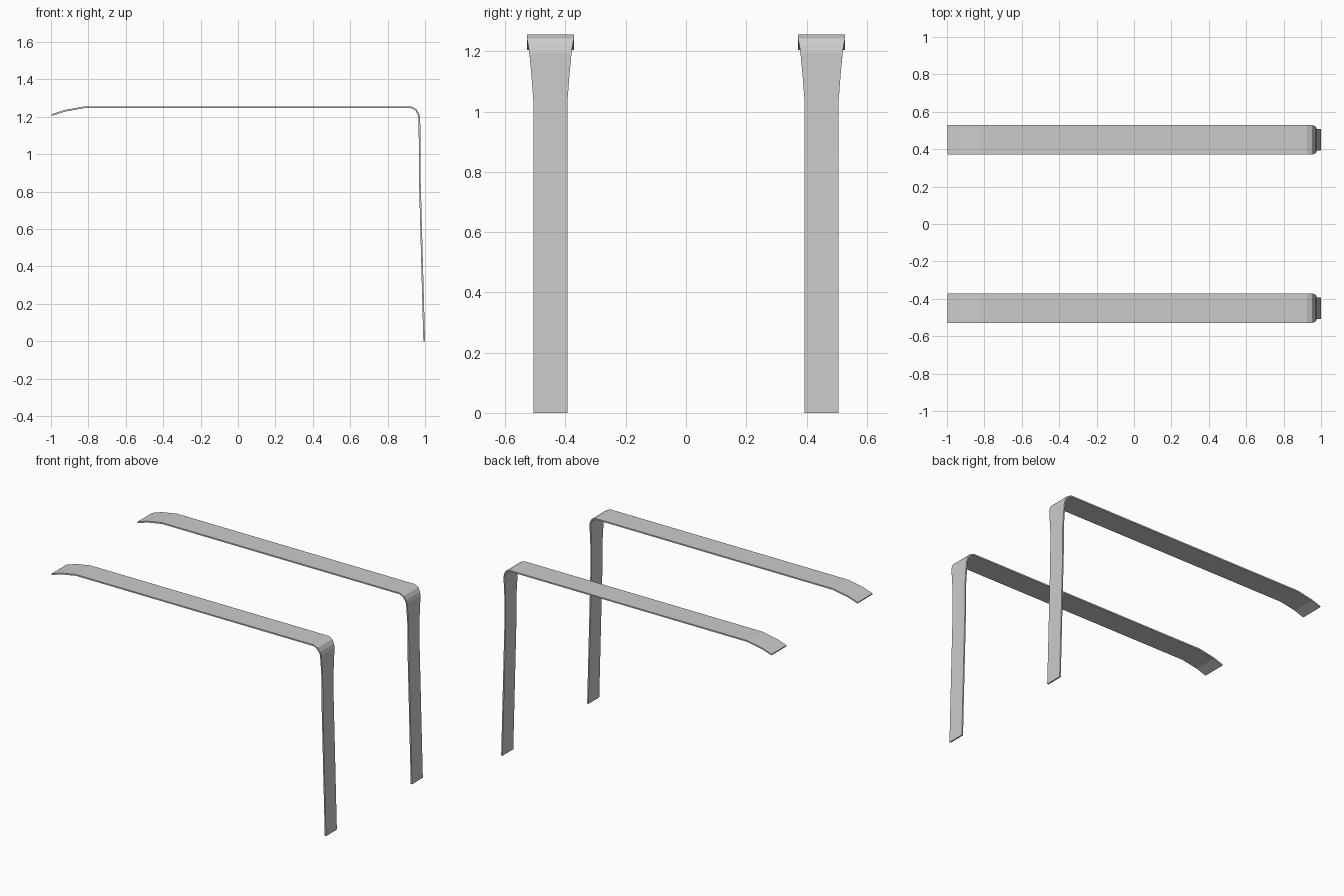
import bpy, bmesh
from mathutils import Vector

if "Cube" in bpy.data.objects:
    bpy.data.objects.remove(bpy.data.objects["Cube"])

THICK = 0.009
# outer profile of the strap: x, z, half width
PATH = [(-0.998, 1.213, .078), (-0.93, 1.236, .078), (-0.82, 1.256, .078),
        (0.925, 1.256, .078), (0.953, 1.243, .078), (0.968, 1.218, .073),
        (0.974, 1.195, .070), (0.975, 1.12, .063), (0.976, 1.04, .057),
        (0.977, 0.85, .057), (1.0, 0.0, .057)]


def inner_point(i):
    """Offset a profile point inwards by the strap thickness (mitred)."""
    pts = [Vector((x, z)) for x, z, _ in PATH]
    dirs = [(b - a).normalized() for a, b in zip(pts, pts[1:])]
    a, b = dirs[max(i - 1, 0)], dirs[min(i, len(dirs) - 1)]
    na, nb = Vector((a.y, -a.x)), Vector((b.y, -b.x))
    n = (na + nb).normalized()
    p = pts[i] + n * THICK / n.dot(na)
    p.y = max(p.y, 0.0)
    return p


def make_strap(name, y):
    bm = bmesh.new()
    rings = []
    for i, (x, z, w) in enumerate(PATH):
        q = inner_point(i)
        corners = [(x, y - w, z), (x, y + w, z), (q.x, y + w, q.y), (q.x, y - w, q.y)]
        rings.append([bm.verts.new(c) for c in corners])
    for r, s in zip(rings, rings[1:]):
        for k in range(4):
            j = (k + 1) % 4
            bm.faces.new((r[k], r[j], s[j], s[k]))
    bm.faces.new(rings[0])
    bm.faces.new(rings[-1][::-1])
    bmesh.ops.recalc_face_normals(bm, faces=bm.faces)
    mesh = bpy.data.meshes.new(name)
    bm.to_mesh(mesh)
    bm.free()
    bpy.context.collection.objects.link(bpy.data.objects.new(name, mesh))


# pair of bent straps with narrowing legs
make_strap("front_strap", -0.45)
make_strap("back_strap", 0.45)
